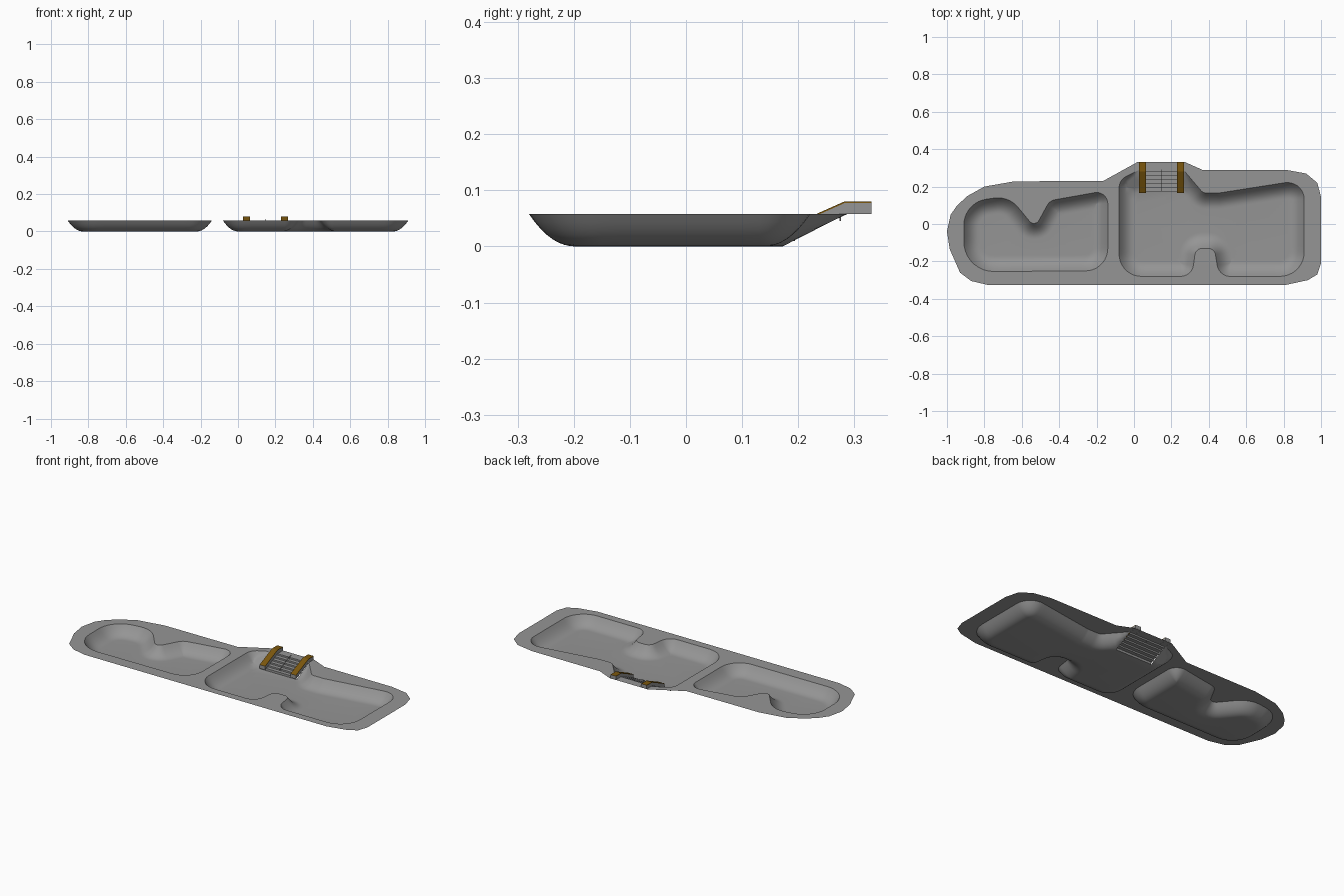
import bpy, bmesh, math
from mathutils import Vector as V
from mathutils.geometry import delaunay_2d_cdt, intersect_point_line

if "Cube" in bpy.data.objects:
    bpy.data.objects.remove(bpy.data.objects["Cube"])

DECK_Z, WALL = 0.058, 0.085          # deck height, width of the curved wall
SX0, SX1, SY0, SY1 = 0.027, 0.266, 0.172, 0.282   # stair footprint


def material(name, rgb):
    m = bpy.data.materials.new(name)
    m.diffuse_color = (*rgb, 1)
    m.use_nodes = True
    m.node_tree.nodes["Principled BSDF"].inputs["Base Color"].default_value = m.diffuse_color
    return m


concrete = material("concrete_grey", (0.30, 0.30, 0.30))
gold = material("ochre_gold", (0.20, 0.095, 0.004))


def make(name, verts, faces, mats, smooth=False):
    me = bpy.data.meshes.new(name)
    me.from_pydata([tuple(v) for v in verts], [], faces)
    for m in mats:
        me.materials.append(m)
    if smooth:
        me.polygons.foreach_set("use_smooth", [True] * len(me.polygons))
    ob = bpy.data.objects.new(name, me)
    bpy.context.collection.objects.link(ob)
    return ob


def fillet(corners, step=0.03):
    """Closed outline from (x, y, radius) corners, evenly subdivided."""
    pts, n = [], len(corners)
    for i, (x, y, r) in enumerate(corners):
        p = V((x, y))
        a = (V(corners[i - 1][:2]) - p).normalized()
        b = (V(corners[(i + 1) % n][:2]) - p).normalized()
        if r == 0:
            pts.append(p)
            continue
        half = a.angle(b) / 2
        c = p + (a + b).normalized() * r / math.sin(half)
        s, e = p + a * r / math.tan(half) - c, p + b * r / math.tan(half) - c
        turn, k = math.pi - 2 * half, 9
        for j in range(k + 1):
            t = j / k
            d = s * math.sin((1 - t) * turn) + e * math.sin(t * turn)
            pts.append(c + d / math.sin(turn))
    out = []
    for i, p in enumerate(pts):
        q = pts[(i + 1) % len(pts)]
        k = max(1, round((q - p).length / step))
        out += [p.lerp(q, j / k) for j in range(k)]
    return out


def inside(p, poly):
    hit = False
    for i, a in enumerate(poly):
        b = poly[i - 1]
        if (a.y > p.y) != (b.y > p.y) and p.x < (b.x - a.x) * (p.y - a.y) / (b.y - a.y) + a.x:
            hit = not hit
    return hit


def dist(p, poly):
    best = 9
    for i, a in enumerate(poly):
        b = poly[i - 1]
        d = b - a
        t = max(0, min(1, (p - a).dot(d) / d.length_squared))
        best = min(best, (a + d * t - p).length)
    return best


def triangulate(loops, loose, keep):
    pts, edges = [], []
    for loop, closed in loops:
        s, n = len(pts), len(loop)
        pts += loop
        edges += [(s + i, s + (i + 1) % n) for i in range(n if closed else n - 1)]
    vs, _, fs, *_ = delaunay_2d_cdt(pts + loose, edges, [], 0, 1e-5)
    fs = [f for f in fs if keep(sum((vs[i] for i in f), V((0, 0))) / len(f))]
    return vs, fs


def in_stairs(c):
    return SX0 < c.x < SX1 and c.y > SY0


def bowl(name, rim, stairs=False):
    """Curved wall: height falls with the distance from the rim."""
    loose, n = [], len(rim)
    for k in range(1, 9):
        d = WALL * k / 8
        for i, p in enumerate(rim):
            t = (rim[(i + 1) % n] - rim[i - 1]).normalized()
            q = p + V((t.y, -t.x)) * d          # rims run clockwise
            if inside(q, rim) and dist(q, rim) > d * 0.97:
                loose.append(q)
    loops = [(rim, True)]
    if stairs:
        loops.append(([V((SX0, 0.286)), V((SX0, 0.23)), V((SX0, SY0)),
                       V((SX1, SY0)), V((SX1, 0.23)), V((SX1, 0.284))], False))
    vs, fs = triangulate(loops, loose,
                         lambda c: inside(c, rim) and not (stairs and in_stairs(c)))

    def height(p):
        z = DECK_Z * max(0, 1 - dist(p, rim) / WALL) ** 2.2
        if stairs and p.x < 0.34 and p.y > SY0:
            z = max(z, min(DECK_Z, (p.y - SY0) * 0.51))
        return z
    return make(name, [(p.x, p.y, height(p)) for p in vs], fs, [concrete], True)


# bowl rims, clockwise from the left
left_rim = fillet([(-.91, .115, .14), (-.67, .15, .14), (-.53, -.02, .03), (-.45, .125, .06),
                   (-.14, .18, .06), (-.14, -.25, .12), (-.91, -.255, .16)])
right_rim = fillet([(-.08, .235, .07), (.025, .288, 0), (.268, .285, 0), (.37, .165, .04),
                    (.45, .165, .06), (.91, .237, .09), (.91, -.28, .13), (.455, -.28, .07),
                    (.43, -.13, .04), (.33, -.13, .04), (.31, -.28, .07), (-.08, -.28, .12)])
bowl("left_bowl", left_rim)
bowl("right_bowl", right_rim, True)

# flat deck around both bowls
outline = [V(p) for p in [
    (-1, -.04), (-.98, .05), (-.945, .1), (-.89, .15), (-.8, .2), (-.64, .228), (-.165, .23),
    (.02, .332), (.27, .332), (.365, .29), (.81, .29), (.92, .27), (.98, .22), (1, .145),
    (1, -.21), (.98, -.27), (.93, -.3), (.81, -.326), (-.78, -.326), (-.87, -.305),
    (-.93, -.26), (-.985, -.135)]]
vs, fs = triangulate([(outline, True), (left_rim, True), (right_rim, True)], [],
                     lambda c: inside(c, outline) and not inside(c, left_rim)
                     and not inside(c, right_rim))
make("deck", [(p.x, p.y, DECK_Z) for p in vs], fs, [concrete])

# stairs: folded sheet of five treads
prof = [(0.288, DECK_Z)]
for i in range(6):
    y, z = SY1 - i * 0.022, DECK_Z - i * 0.009
    prof += [(y, z), (y, z - 0.009)]
prof[-1] = (SY1 - 0.11, 0)
n = len(prof)
make("stairs", [(x, y, z) for x in (SX0, SX1) for y, z in prof],
     [(i, i + 1, n + i + 1, n + i) for i in range(n - 1)], [concrete])


# side ledges: concrete sides, coloured cap, open underneath
def ledge(name, x0, x1):
    top = [(.165, .028), (.282, .08), (.331, .08)]
    rows = [[(y, z - h) for y, z in top] for h in (0, .003, .0225)]
    verts = [(x, y, z) for x in (x0, x1) for r in rows for y, z in r]
    faces, mi = [(0, 9, 10, 1), (1, 10, 11, 2)], [1, 1]
    for r in (0, 3):
        m = 1 if r == 0 else 0
        for i in (0, 1):
            faces += [(r + i, r + i + 1, r + i + 4, r + i + 3),
                      (r + i + 9, r + i + 12, r + i + 13, r + i + 10)]
            mi += [m, m]
        faces += [(r, r + 3, r + 12, r + 9), (r + 2, r + 11, r + 14, r + 5)]
        mi += [0, 0]
    ob = make(name, verts, faces, [concrete, gold])
    ob.data.polygons.foreach_set("material_index", mi)


ledge("left_ledge", SX0, SX0 + 0.036)
ledge("right_ledge", SX1 - 0.036, SX1)


# thin centre handrail with two posts
def pipe(name, pts):
    cu = bpy.data.curves.new(name, 'CURVE')
    cu.dimensions, cu.bevel_depth, cu.bevel_resolution = '3D', 0.0015, 1
    sp = cu.splines.new('POLY')
    sp.points.add(len(pts) - 1)
    for p, (y, z) in zip(sp.points, pts):
        p.co = (0.146, y, z, 1)
    cu.materials.append(concrete)
    bpy.context.collection.objects.link(bpy.data.objects.new(name, cu))


pipe("handrail", [(.178, .02), (.275, .066), (.292, .066)])
pipe("lower_post", [(.193, .01), (.193, .027)])
pipe("upper_post", [(.275, .045), (.275, .066)])
